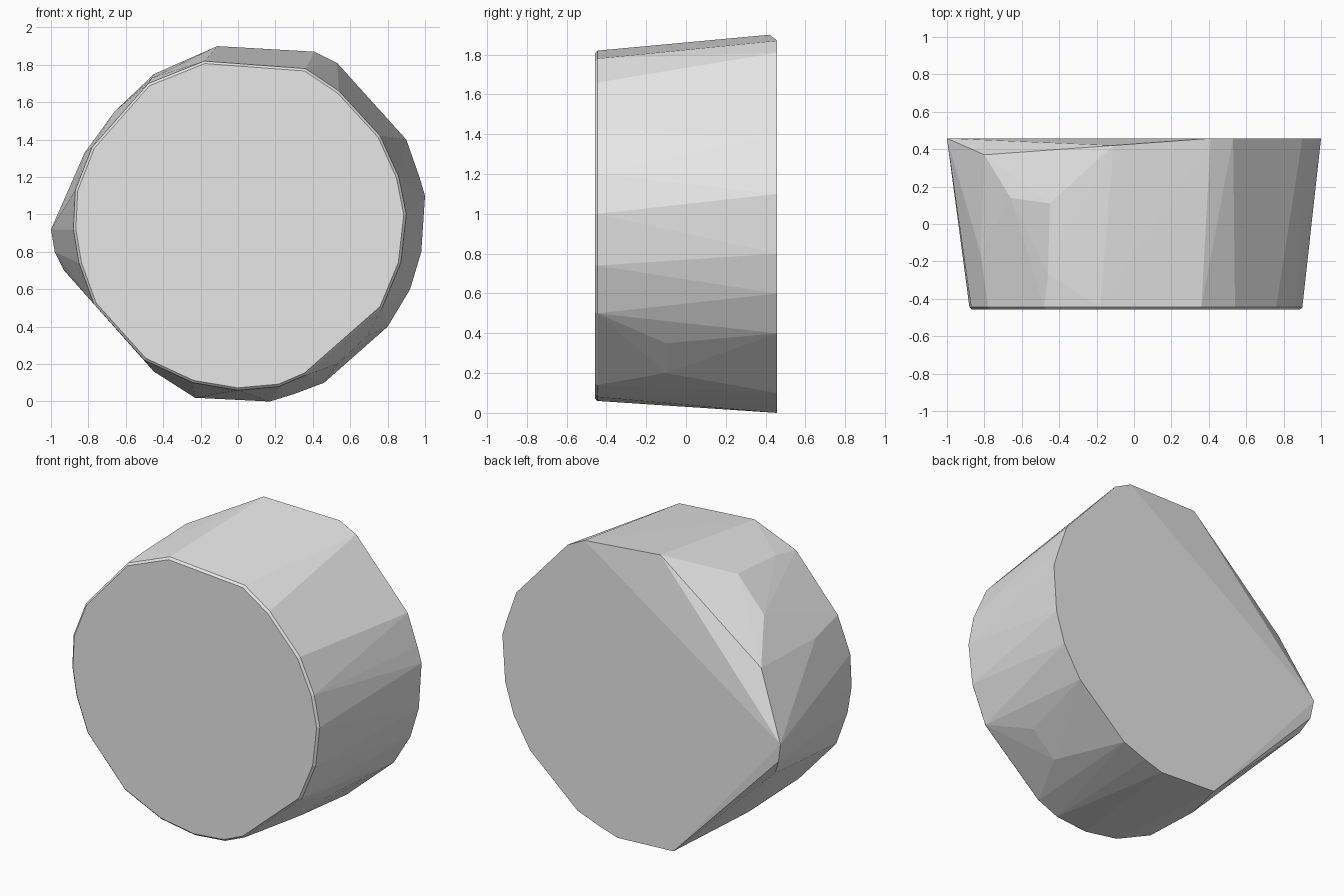
import bpy
import bmesh
from mathutils import Vector

cube = bpy.data.objects.get("Cube")
if cube:
    bpy.data.objects.remove(cube, do_unlink=True)


def make_material(name, colour):
    material = bpy.data.materials.new(name)
    material.use_nodes = True
    material.diffuse_color = colour
    material.node_tree.nodes["Principled BSDF"].inputs["Base Color"].default_value = colour
    return material


def ring(outline, depth, scale=1.0):
    """Place an x, z outline at one depth, optionally shrunk about its middle."""
    middle = Vector((0, 0.94))
    points = []
    for point in outline:
        x, z = middle + (Vector(point) - middle) * scale
        points.append(Vector((x, depth, z)))
    return points


def make_hull(name, points, material):
    """Wrap a faceted convex solid around the points."""
    bm = bmesh.new()
    for point in points:
        bm.verts.new(point)
    bmesh.ops.convex_hull(bm, input=bm.verts[:])
    loose = [v for v in bm.verts if not v.link_faces]
    bmesh.ops.delete(bm, geom=loose, context="VERTS")
    # Merge the flat end caps into single faces
    bmesh.ops.dissolve_limit(bm, angle_limit=0.01, verts=bm.verts[:], edges=bm.edges[:])
    bmesh.ops.recalc_face_normals(bm, faces=bm.faces[:])
    mesh = bpy.data.meshes.new(name)
    bm.to_mesh(mesh)
    bm.free()
    mesh.materials.append(material)
    body = bpy.data.objects.new(name, mesh)
    bpy.context.scene.collection.objects.link(body)
    return body


# Smaller front end, clockwise from the top
front_outline = [
    (-.18, 1.82), (.36, 1.78), (.54, 1.66), (.76, 1.42), (.86, 1.2),
    (.9, 1), (.87, .74), (.77, .5), (.36, .14), (.22, .08), (0, .06),
    (-.24, .1), (-.5, .22), (-.77, .52), (-.85, .74), (-.88, .92),
    (-.87, 1.13), (-.78, 1.36), (-.48, 1.7),
]

# Wider back end, clockwise from the top
back_outline = [
    (.41, 1.87), (.53, 1.81), (.9, 1.4), (.97, 1.2), (1, 1.1),
    (.98, .8), (.92, .6), (.8, .4), (.46, .1), (.3, .04), (.17, 0),
    (-.23, .02), (-1, .92),
]

# Chipped corners between the two ends
chips = [
    (-.11, .42, 1.9), (-.8, .37, 1.33), (-.66, .14, 1.55),
    (-.45, .11, 1.75), (-.46, -.27, 1.73), (-.82, -.16, 1.33),
    (-.98, .45, .8), (-.93, .41, .7), (-.45, 0, .16),
    (.69, -.1, .35), (.53, -.1, .2),
]

points = ring(front_outline, -.445)
points += ring(front_outline, -.458, scale=.985)
points += ring(back_outline, .458)
points += [Vector(chip) for chip in chips]

grey = make_material("light_grey", (.8, .8, .8, 1))
make_hull("faceted_stone_drum", points, grey)
